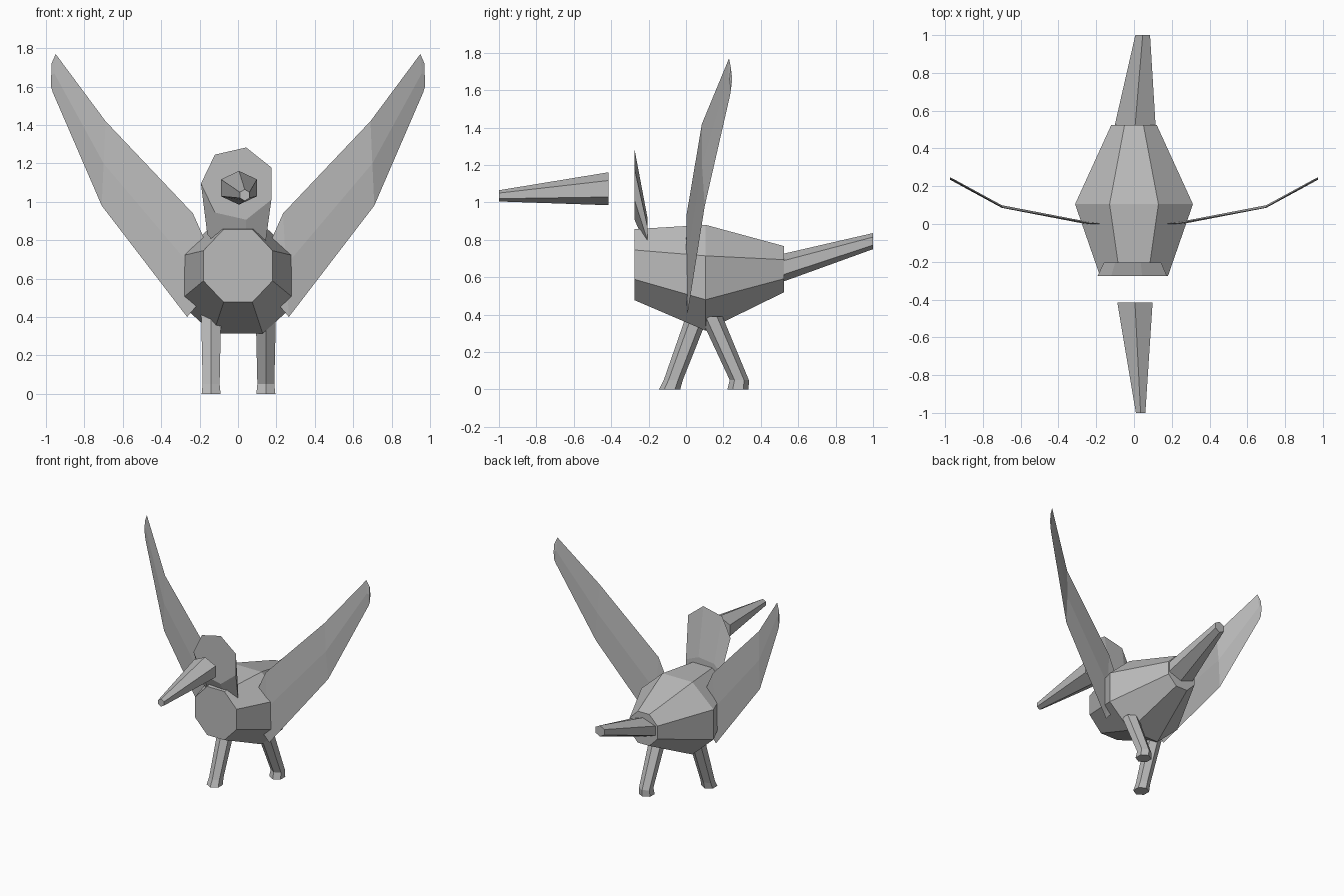
import bpy, bmesh, math
from mathutils import Vector

cube = bpy.data.objects.get("Cube")
if cube:
    bpy.data.objects.remove(cube, do_unlink=True)

grey = bpy.data.materials.new("plain_grey")
grey.use_nodes = True
colour = (0.5, 0.5, 0.5, 1)
grey.diffuse_color = colour
grey.node_tree.nodes["Principled BSDF"].inputs["Base Color"].default_value = colour


def loft(name, rings):
    """Skin matching rings of points and cap both ends."""
    bm = bmesh.new()
    loops = [[bm.verts.new(p) for p in ring] for ring in rings]
    n = len(loops[0])
    for a, b in zip(loops, loops[1:]):
        for i in range(n):
            j = (i + 1) % n
            bm.faces.new((a[i], a[j], b[j], b[i]))
    bm.faces.new(loops[0])
    bm.faces.new(loops[-1])
    bmesh.ops.recalc_face_normals(bm, faces=bm.faces)
    mesh = bpy.data.meshes.new(name)
    bm.to_mesh(mesh)
    bm.free()
    mesh.materials.append(grey)
    obj = bpy.data.objects.new(name, mesh)
    bpy.context.collection.objects.link(obj)
    return obj


def upright_ring(n, centre, rx, rz, turn=0.0):
    """Polygon ring facing along y."""
    c = Vector(centre)
    angles = [turn + math.tau * i / n for i in range(n)]
    return [c + Vector((rx * math.cos(a), 0, rz * math.sin(a))) for a in angles]


def level_ring(n, centre, rx, ry):
    """Polygon ring facing along z, one corner to the front."""
    c = Vector(centre)
    angles = [-math.pi / 2 + math.tau * i / n for i in range(n)]
    return [c + Vector((rx * math.cos(a), ry * math.sin(a), 0)) for a in angles]


# Body: three octagonal sections with flat tops
flat = 1 / math.cos(math.pi / 8)
loft("body", [upright_ring(8, (0, y, z), rx * flat, rz * flat, math.pi / 8)
              for y, z, rx, rz in ((-0.275, 0.667, 0.18, 0.19),
                                   (0.105, 0.597, 0.312, 0.283),
                                   (0.525, 0.643, 0.12, 0.123))])

# Head: seven-sided front narrowing down and back into the body
loft("head", [upright_ring(7, (0, -0.275, 1.095), 0.193, 0.193, math.pi),
              upright_ring(7, (0, -0.205, 0.83), 0.16, 0.085, math.pi)])

# Beak and tail: tapered six-sided rods
point = math.pi / 2
loft("beak", [upright_ring(6, (0.005, -0.415, 1.073), 0.108, 0.088, point),
              upright_ring(6, (0.035, -1.0, 1.035), 0.029, 0.03, point)])
loft("tail", [upright_ring(6, (0.005, 0.51, 0.648), 0.127, 0.075, point),
              upright_ring(6, (0.046, 1.0, 0.793), 0.045, 0.043, point)])

# Wings: thin blades given by top edge and bottom edge at each station
stations = (((0.15, 0.0, 0.75), (0.18, 0.0, 0.5)),
            ((0.235, 0.004, 0.94), (0.265, 0.008, 0.4)),
            ((0.69, 0.085, 1.42), (0.71, 0.1, 0.98)),
            ((0.95, 0.23, 1.77), (0.965, 0.235, 1.57)),
            ((0.972, 0.24, 1.72), (0.974, 0.24, 1.6)))
for side, label in ((1, "left"), (-1, "right")):
    rings = []
    for top, bottom in stations:
        t, b = Vector(top), Vector(bottom)
        t.x *= side
        b.x *= side
        mid = (t + b) / 2
        bulge = Vector((0, 0.007, 0))
        rings.append([t, mid - bulge, b, mid + bulge])
    loft(label + "_wing", rings)

# Legs: six-sided, striding, each with a short foot
for label, x, path in (("right", -0.14, ((0.07, 0.42), (-0.068, 0.05), (-0.088, 0))),
                       ("left", 0.145, ((0.135, 0.39), (0.285, 0.05), (0.278, 0)))):
    widths = (0.06, 0.051, 0.057)
    loft(label + "_leg", [level_ring(6, (x, y, z), w, w)
                          for (y, z), w in zip(path, widths)])
